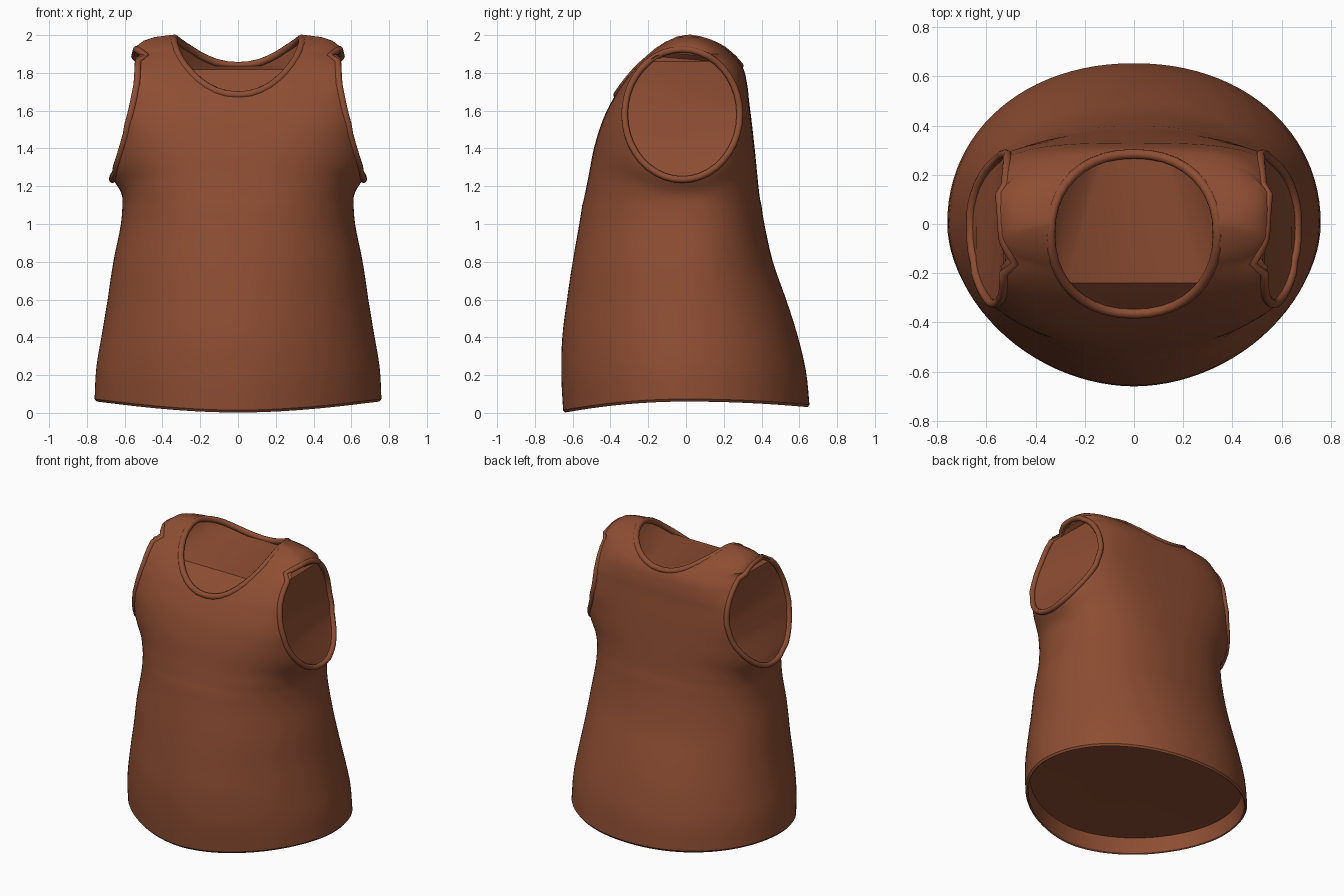
import bpy, bmesh
from math import sin, cos, pi, copysign, exp, sqrt

if "Cube" in bpy.data.objects:
    bpy.data.objects.remove(bpy.data.objects["Cube"])

# body sections: z, half width, front depth, back depth, front and back roundness
SECTIONS = [
    (0.00, .76, .65, .655, 1.85, 2.1), (0.20, .75, .66, .635, 1.9, 2.1),
    (0.40, .72, .655, .59, 1.95, 2.1), (0.60, .69, .63, .53, 2.0, 2.1),
    (0.80, .66, .60, .46, 2.1, 2.15), (1.00, .62, .565, .415, 2.2, 2.3),
    (1.12, .612, .545, .395, 2.3, 2.4), (1.18, .62, .533, .387, 2.4, 2.5),
    (1.23, .672, .523, .382, 2.4, 2.5), (1.28, .675, .513, .377, 2.5, 2.6),
    (1.40, .67, .49, .365, 2.7, 2.8), (1.55, .66, .443, .348, 3, 3),
    (1.65, .66, .395, .335, 3.2, 3.2), (1.75, .66, .33, .322, 3.6, 3.4),
    (1.83, .62, .265, .30, 3.6, 3.4), (1.90, .56, .195, .245, 3.4, 3.4),
    (1.94, .54, .15, .20, 3.2, 3.2), (1.97, .50, .10, .15, 3, 3),
    (1.99, .44, .05, .09, 3, 3), (2.00, .36, .01, .03, 3, 3)]
# arm opening edge: z, x on the front half, x on the back half
ARM_EDGE = [(1.235, .68, .68), (1.3, .66, .65), (1.45, .615, .57),
            (1.6, .573, .525), (1.75, .543, .525), (1.93, .537, .537)]
ARM_Y, ARM_Z, ARM_RY, ARM_RZ = -.02, 1.58, .305, .345


def section(z):
    z = min(max(z, 0), 2)
    k = 0
    while k < len(SECTIONS) - 2 and SECTIONS[k + 1][0] < z:
        k += 1
    a, b = SECTIONS[k], SECTIONS[k + 1]
    t = (z - a[0]) / (b[0] - a[0])
    p, q = SECTIONS[max(k - 1, 0)], SECTIONS[min(k + 2, len(SECTIONS) - 1)]
    out = []
    for i in range(1, 6):
        # smooth curve through the sections
        h = b[0] - a[0]
        m0 = (b[i] - p[i]) / (b[0] - p[0]) * h
        m1 = (q[i] - a[i]) / (q[0] - a[0]) * h
        if z > 1.9:
            m0 = m1 = b[i] - a[i]
        out.append((2*t**3 - 3*t*t + 1)*a[i] + (t**3 - 2*t*t + t)*m0
                   + (3*t*t - 2*t**3)*b[i] + (t**3 - t*t)*m1)
    return out


def power(v, e):
    return copysign(abs(v) ** e, v)


def arm_half(z):
    return ARM_RY * sqrt(max(0, 1 - ((z - ARM_Z) / ARM_RZ) ** 2))


def half(z, front):
    """Width, depth and roundness of the front or back half of a section."""
    w, f, b, nf, nb = section(z)
    d, n = (f, nf) if front else (b, nb)
    if 1.28 <= z <= 1.88:
        # pass the surface exactly through the arm opening edge
        for p, q in zip(ARM_EDGE, ARM_EDGE[1:]):
            if p[0] <= z <= q[0]:
                i = 1 if front else 2
                x = p[i] + (q[i] - p[i]) * (z - p[0]) / (q[0] - p[0])
        y = max(0, arm_half(z) + (-ARM_Y if front else ARM_Y))
        w = x / (1 - min(.95, y / d) ** n) ** (1 / n)
    return w, d, n


def width(w, y, z):
    """Keep the flare under the arm close to the opening."""
    if not 1.12 < z < 1.5:
        return w
    base = .61 + (z - 1.12) / .38 * .05
    g = exp(-((y - ARM_Y) / (arm_half(z) + .14)) ** 4)
    return base + (w - base) * g


def side_x(y, z):
    w, d, n = half(z, y < 0)
    return width(w, y, z) * max(0, 1 - (abs(y) / d) ** n) ** (1 / n)


def top_z(x, y):
    lo, hi = 1.4, 2.0
    for _ in range(30):
        mid = (lo + hi) / 2
        if side_x(y, mid) > abs(x):
            lo = mid
        else:
            hi = mid
    return lo


def make_object(name, verts, faces):
    bm = bmesh.new()
    vs = [bm.verts.new(v) for v in verts]
    for f in faces:
        bm.faces.new([vs[i] for i in f])
    # even out the cloth across the chest and around the arms
    soft = [v for v in bm.verts if 1.08 < v.co.z < 1.7]
    if name == "tank_top_body":
        for _ in range(10):
            bmesh.ops.smooth_vert(bm, verts=soft, factor=.5, use_axis_x=True,
                                  use_axis_y=True, use_axis_z=False)
    bmesh.ops.recalc_face_normals(bm, faces=bm.faces)
    me = bpy.data.meshes.new(name)
    bm.to_mesh(me)
    bm.free()
    ob = bpy.data.objects.new(name, me)
    bpy.context.collection.objects.link(ob)
    return ob


cloth = bpy.data.materials.new("rust_cloth")
cloth.diffuse_color = (0.27, 0.075, 0.033, 1)
cloth.use_nodes = True
cloth.node_tree.nodes["Principled BSDF"].inputs["Base Color"].default_value = cloth.diffuse_color

# body: stacked rings with a curved hem and a recessed underside
N = 96


def hem(y):
    return .06 - (.06 if y < 0 else .03) * (y / .65) ** 2


rows = [(.12, .955), (.005, .975), (0, .985), (.015, 1)]
rows += [(z / 100, 1) for z in range(5, 110, 5)]
rows += [(z / 100, 1) for z in range(110, 190, 2)]
rows += [(z, 1) for z in (1.9, 1.92, 1.94, 1.955, 1.97, 1.98, 1.99, 1.995, 2)]
verts, faces = [], []
for z, s in rows:
    for i in range(N):
        a = 2 * pi * i / N
        w, d, n = half(z, cos(a) > 0)
        y = -s * d * power(cos(a), 2 / n)
        x = s * width(w, y, z) * power(sin(a), 2 / n)
        verts.append((x, y, z + hem(y) * max(0, 1 - z / .6)))
for r in range(len(rows) - 1):
    for i in range(N):
        j = (i + 1) % N
        faces.append((r*N + i, r*N + j, r*N + N + j, r*N + N + i))
verts += [(0, 0, .16), (0, .01, 2)]
last = (len(rows) - 1) * N
for i in range(N):
    j = (i + 1) % N
    faces.append((i, j, len(verts) - 2))
    faces.append((last + i, last + j, len(verts) - 1))
body = make_object("tank_top_body", verts, faces)
body.data.materials.append(cloth)

# neck opening: outline from above, floor made of a few flat fans
M = 40
neck = []
for i in range(M):
    a = 2 * pi * i / M
    x, y = .34 * power(sin(a), 2 / 2.2), -.04 - .325 * power(cos(a), 2 / 2.2)
    neck.append((x, y, top_z(x, y)))
A, B = 6, 18
verts = [(x, y, z - .035) for x, y, z in neck] + [(x, y, 2.4) for x, y, z in neck]
faces = [(i, (i+1) % M, M + (i+1) % M, M + i) for i in range(M)]
faces.append(tuple(range(M, 2 * M)))
faces += [(A, i, i + 1) for i in range(A + 1, B)]
faces += [(M - A, M - i, M - i - 1) for i in range(A + 1, B)]
faces += [(A, B, M - B), (A, M - B, M - A)]
faces += [(B, i, i + 1) for i in range(B + 1, M - B)]
faces += [(0, i, i + 1) for i in range(1, A)]
faces += [(0, M - i, M - i - 1) for i in range(1, A)]
faces.append((0, A, M - A))
cutters = [make_object("neck_cutter", verts, faces)]

# arm openings: outline from the side, filled by rows from front to back
arms = []
for i in range(M):
    a = 2 * pi * i / M
    y, z = ARM_Y + ARM_RY * sin(a), ARM_Z + ARM_RZ * cos(a)
    arms.append((side_x(y, z), y, z))
for s, label in ((1, "left"), (-1, "right")):
    verts = [(s * (x - .015), y, z) for x, y, z in arms]
    verts += [(s * 1.2, y, z) for x, y, z in arms]
    faces = [(i, (i+1) % M, M + (i+1) % M, M + i) for i in range(M)]
    faces.append(tuple(range(M, 2 * M)))
    faces += [(0, 1, M - 1), (M//2, M//2 - 1, M//2 + 1)]
    for i in range(1, M // 2 - 1):
        faces += [(i, i + 1, M - i), (i + 1, M - i - 1, M - i)]
    cutters.append(make_object(label + "_arm_cutter", verts, faces))

bpy.context.view_layer.objects.active = body
body.select_set(True)
for c in cutters:
    mod = body.modifiers.new("opening", 'BOOLEAN')
    mod.operation, mod.solver, mod.object = 'DIFFERENCE', 'EXACT', c
    bpy.ops.object.modifier_apply(modifier=mod.name)
for c in cutters:
    bpy.data.objects.remove(c)
bpy.ops.object.shade_smooth_by_angle(angle=0.5)


# raised bands around the openings
def band(name, pts, radius):
    cu = bpy.data.curves.new(name, 'CURVE')
    cu.dimensions = '3D'
    cu.bevel_depth, cu.bevel_resolution = radius, 3
    sp = cu.splines.new('POLY')
    sp.points.add(len(pts) - 1)
    for p, co in zip(sp.points, pts):
        p.co = (*co, 1)
    sp.use_cyclic_u = True
    sp.use_smooth = True
    cu.materials.append(cloth)
    bpy.context.collection.objects.link(bpy.data.objects.new(name, cu))


band("neck_band", [(x, y, z - .016) for x, y, z in neck], .02)
for s, label in ((1, "left"), (-1, "right")):
    band(label + "_arm_band", [(s * (x - .01), y, z) for x, y, z in arms], .018)
